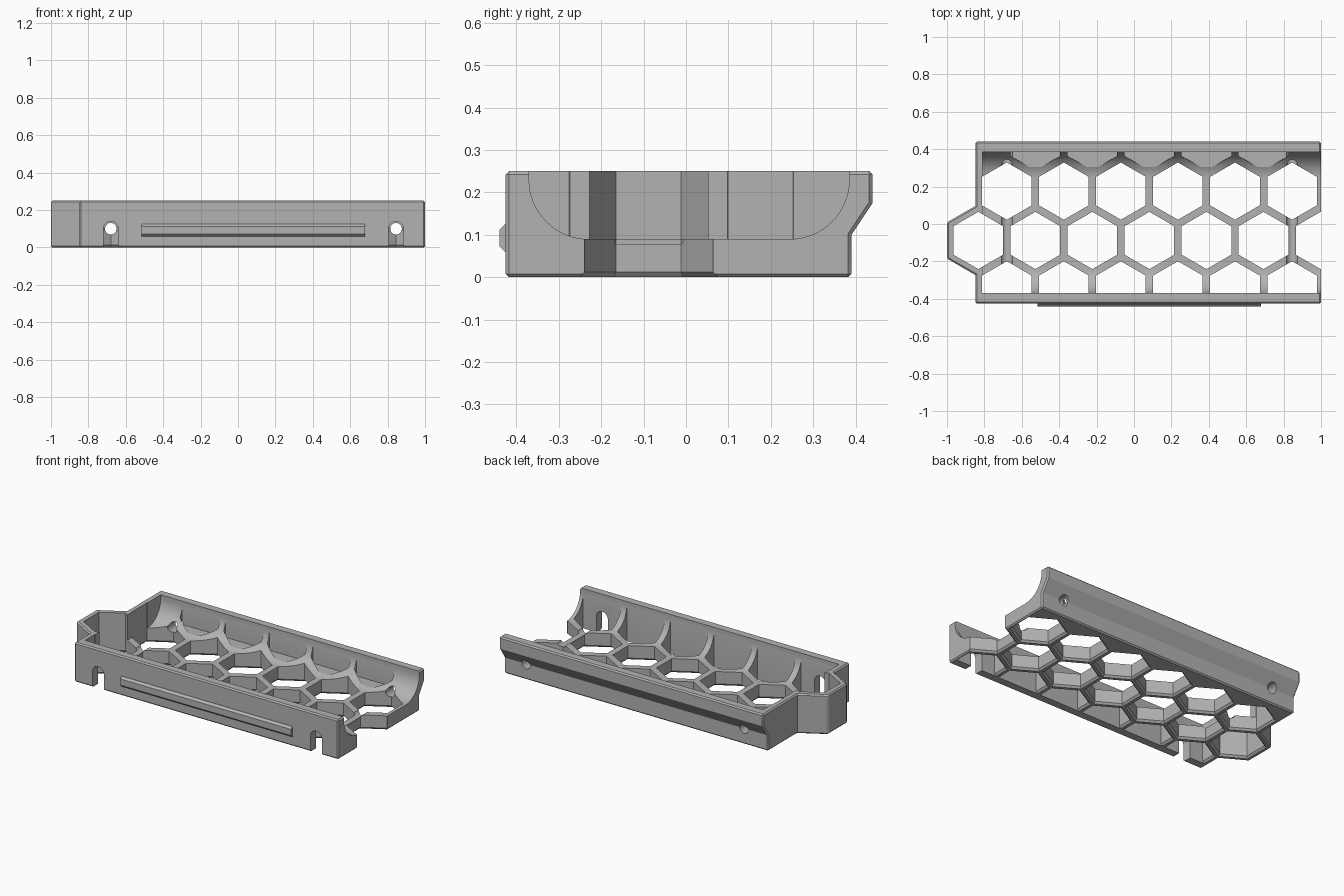
import bpy, bmesh, math

if "Cube" in bpy.data.objects:
    bpy.data.objects.remove(bpy.data.objects["Cube"])

grey = bpy.data.materials.new("plain grey")
grey.use_nodes = True
COLOR = (0.45, 0.45, 0.45, 1)
grey.diffuse_color = COLOR
grey.node_tree.nodes["Principled BSDF"].inputs["Base Color"].default_value = COLOR


def skin(bm, loops):
    """Closed solid through a stack of point loops of equal length."""
    rings = [[bm.verts.new(p) for p in loop] for loop in loops]
    n = len(rings[0])
    for a, b in zip(rings, rings[1:]):
        for i in range(n):
            bm.faces.new((a[i], a[(i + 1) % n], b[(i + 1) % n], b[i]))
    bm.faces.new(rings[0][::-1])
    bm.faces.new(rings[-1])


def make(name, *solids):
    bm = bmesh.new()
    for loops in solids:
        skin(bm, loops)
    bmesh.ops.recalc_face_normals(bm, faces=bm.faces)
    mesh = bpy.data.meshes.new(name)
    bm.to_mesh(mesh)
    bm.free()
    mesh.materials.append(grey)
    ob = bpy.data.objects.new(name, mesh)
    bpy.context.collection.objects.link(ob)
    return ob


def apply(ob, mod):
    bpy.context.view_layer.objects.active = ob
    bpy.ops.object.modifier_apply(modifier=mod.name)


def bevel(ob, width):
    mod = ob.modifiers.new("edge_chamfer", "BEVEL")
    mod.width, mod.segments = width, 1
    mod.limit_method, mod.angle_limit = "ANGLE", math.radians(50)
    apply(ob, mod)


def boolean(ob, other, operation):
    mod = ob.modifiers.new("cut", "BOOLEAN")
    mod.operation, mod.object, mod.solver = operation, other, "EXACT"
    apply(ob, mod)
    bpy.data.objects.remove(other)


def along_x(profile, x0, x1):
    return [[(x, y, z) for y, z in profile] for x in (x0, x1)]


def along_y(profile, y0, y1):
    return [[(x, y, z) for x, z in profile] for y in (y0, y1)]


def arc(cx, cy, r, start, end, steps):
    angles = [math.radians(start + (end - start) * i / steps) for i in range(steps + 1)]
    return [(cx + r * math.cos(a), cy + r * math.sin(a)) for a in angles]


def hexagon(cx, cy, r, z, low=-9, high=9):
    pts = arc(cx, cy, r, 30, 330, 5)
    return [(x, min(max(y, low), high), z) for x, y in pts]


# Honeycomb grid measures
PITCH, ROW, R = 0.305, 0.264, 0.153
X_EVEN, X_ODD, Y_MID = -0.68, -0.8325, -0.088
FRONT_IN, BACK_IN, FLOOR = -0.37, 0.385, 0.09

# Long body with an overhanging back lip
outline = [(-0.425, 0), (0.39, 0), (0.39, 0.1), (0.44, 0.175), (0.44, 0.25), (-0.425, 0.25)]
tray = make("honeycomb_tray", along_x(outline, -0.848, 1))
bevel(tray, 0.008)

# Hexagonal bulge on the left end
bulge = make("end_bulge", [hexagon(X_ODD, Y_MID, 0.1935, z) for z in (0, 0.25)])
bevel(bulge, 0.008)
boolean(tray, bulge, "UNION")

# Trough with rounded lower corners, open at one end
fillet = 0.14
zc = FLOOR + fillet
trough = ([(FRONT_IN, 0.4)] + arc(FRONT_IN + fillet, zc, fillet, 180, 270, 16)
          + arc(BACK_IN - fillet, zc, fillet, 270, 360, 16) + [(BACK_IN, 0.4)])
boolean(tray, make("trough_cutter", along_x(trough, -0.81, 1.2)), "DIFFERENCE")


# Honeycomb holes, flared at the underside
def hole(x, y):
    low = FRONT_IN + 0.001
    return [hexagon(x, y, r, z, low) for r, z in
            ((R + 0.018, -0.006), (R, 0.012), (R, 0.4))]


holes = [hole(X_EVEN + PITCH * i, Y_MID + side * ROW) for side in (-1, 1) for i in range(6)]
holes += [hole(X_ODD + PITCH * i, Y_MID) for i in range(7)]
boolean(tray, make("hole_cutter", *holes), "DIFFERENCE")

# Blind half-hexagon pockets in the back fillet
pockets = [[hexagon(X_ODD + PITCH * i, Y_MID + 2 * ROW, R, z, high=BACK_IN - 0.001)
            for z in (0.103, 0.4)] for i in range(1, 6)]
boolean(tray, make("pocket_cutter", *pockets), "DIFFERENCE")

# Cross bores and the arched slots in the front wall
bores, slots = [], []
for x in (X_EVEN, X_EVEN + 5 * PITCH):
    bores.append(along_y(arc(x, 0.1, 0.031, 0, 345, 23), -0.6, 0.6))
    arch = [(x + 0.04, -0.1)] + arc(x, 0.1, 0.04, 0, 180, 16) + [(x - 0.04, -0.1)]
    slots.append(along_y(arch, -0.6, -0.34))
boolean(tray, make("bore_cutter", *bores), "DIFFERENCE")
boolean(tray, make("slot_cutter", *slots), "DIFFERENCE")

# Label rail on the front wall
rail = [(-0.42, 0.06), (-0.427, 0.06), (-0.44, 0.073), (-0.44, 0.112), (-0.427, 0.125), (-0.42, 0.125)]
make("front_rail", along_x(rail, -0.515, 0.68))

# Smooth the curved faces, keep the edges sharp
bpy.ops.object.select_all(action="DESELECT")
tray.select_set(True)
bpy.context.view_layer.objects.active = tray
bpy.ops.object.shade_smooth_by_angle(angle=math.radians(25))
